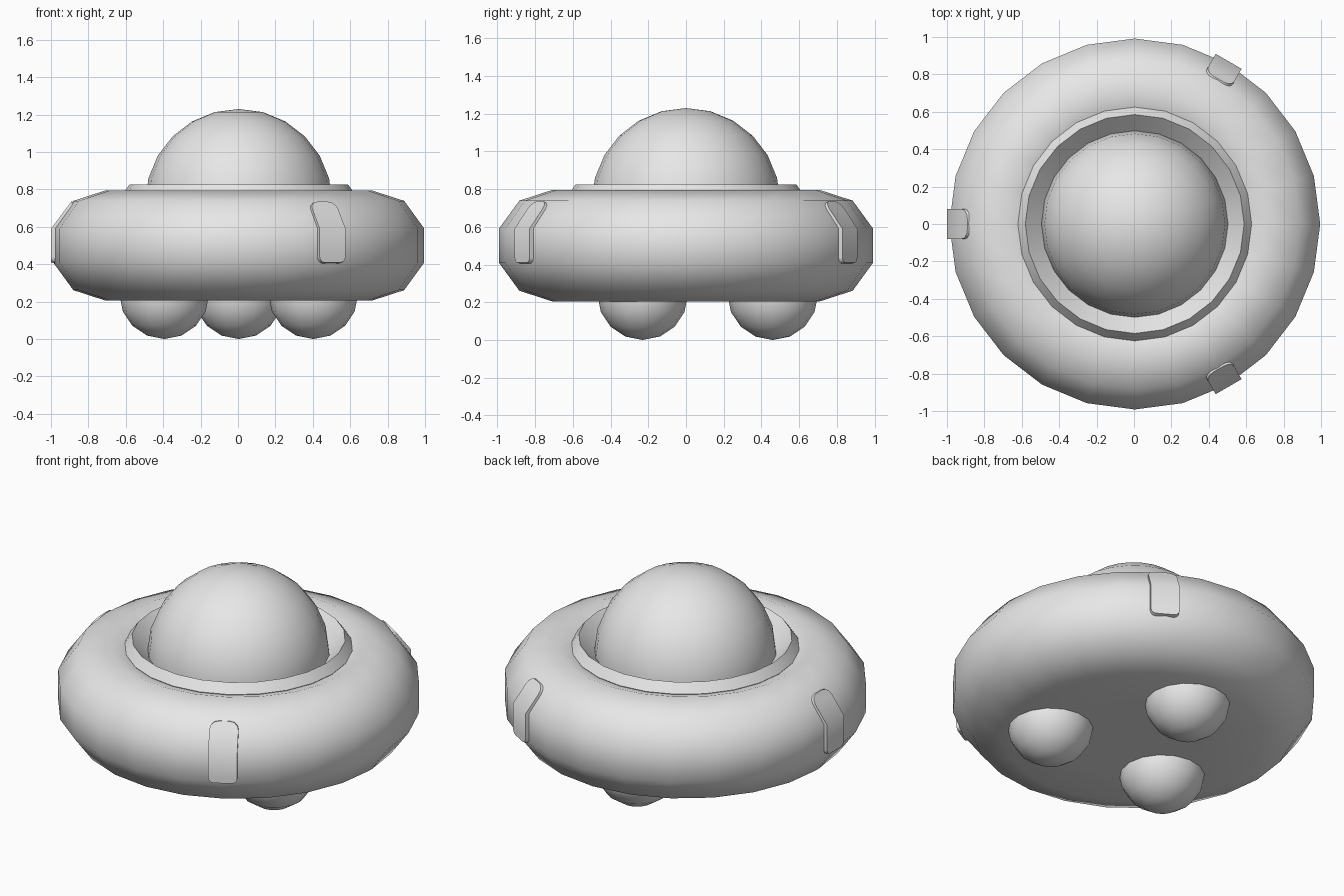
import bpy, bmesh, math
from mathutils import Matrix, Vector

cube = bpy.data.objects.get("Cube")
if cube:
    bpy.data.objects.remove(cube, do_unlink=True)

SHIFT = Vector((0.004, 0, 0))
SIDES = 24

grey = bpy.data.materials.new("light_grey")
grey.use_nodes = True
grey.diffuse_color = (0.8, 0.8, 0.8, 1)
grey.node_tree.nodes["Principled BSDF"].inputs["Base Color"].default_value = (0.8, 0.8, 0.8, 1)


def finish(name, bm, angle):
    """Turn a bmesh into a shaded object with the shared material."""
    bmesh.ops.remove_doubles(bm, verts=bm.verts, dist=0.0005)
    bmesh.ops.recalc_face_normals(bm, faces=bm.faces)
    bmesh.ops.translate(bm, verts=bm.verts, vec=SHIFT)
    mesh = bpy.data.meshes.new(name)
    bm.to_mesh(mesh)
    bm.free()
    mesh.materials.append(grey)
    obj = bpy.data.objects.new(name, mesh)
    bpy.context.collection.objects.link(obj)
    bpy.ops.object.select_all(action='DESELECT')
    obj.select_set(True)
    bpy.context.view_layer.objects.active = obj
    bpy.ops.object.shade_smooth_by_angle(angle=math.radians(angle))
    return obj


def lathe(name, profile, angle):
    """Spin a profile of (radius, height) points around the z axis."""
    bm = bmesh.new()
    verts = [bm.verts.new((r, 0, z)) for r, z in profile]
    edges = [bm.edges.new(pair) for pair in zip(verts, verts[1:])]
    bmesh.ops.spin(bm, geom=verts + edges, cent=(0, 0, 0), axis=(0, 0, 1),
                   angle=math.tau, steps=SIDES)
    return finish(name, bm, angle)


def ball(name, centre, radius, segments, rings):
    bm = bmesh.new()
    bmesh.ops.create_uvsphere(bm, u_segments=segments, v_segments=rings, radius=radius,
                              matrix=Matrix.Translation(centre))
    return finish(name, bm, 40)


# Saucer body: ten-sided tube section with a flat, closed underside
MID, TUBE, HEIGHT = 0.711, 0.295, 0.5
section = [(MID + TUBE * math.cos(math.radians(a)), HEIGHT + TUBE * math.sin(math.radians(a)))
           for a in range(-90, 199, 36)]
floor = section[0][1]
lathe("saucer_body", [(0, floor), (0.4, floor)] + section + [(0, section[-1][1])], 45)

# Collar around the dome
lathe("dome_collar", [(0.49, 0.73), (0.515, 0.755), (0.585, 0.825), (0.625, 0.77),
                      (0.6, 0.72), (0.49, 0.73)], 30)

# Dome
ball("dome", (0, 0, 0.73), 0.5, SIDES, 12)

# Three round feet
for i in range(3):
    a = math.radians(90 + 120 * i)
    ball(f"foot_{i + 1}", (0.46 * math.cos(a), 0.46 * math.sin(a), 0.24), 0.24, 16, 8)


# Three rounded lamp plates bent over the rim
def lamp(name, azimuth):
    path = [Vector((1.004, 0, 0.41)), Vector((1.004, 0, 0.59)), Vector((0.895, 0, 0.735))]
    lower = (path[1] - path[0]).length
    total = lower + (path[2] - path[1]).length
    half, low_r, high_r = 0.08, 0.03, 0.05

    def point(s):
        if s <= lower:
            return path[0].lerp(path[1], s / lower)
        return path[1].lerp(path[2], (s - lower) / (total - lower))

    def width(s):
        for gap, r in ((s, low_r), (total - s, high_r)):
            if gap < r:
                return half - r + math.sqrt(max(0, r * r - (r - gap) ** 2))
        return half

    bend = [1 - math.cos(math.radians(a)) for a in (0, 30, 60, 90)]
    stations = [low_r * b for b in bend] + [lower] + [total - high_r * b for b in reversed(bend)]
    bm = bmesh.new()
    rows = []
    for s in stations:
        p, w = point(s), width(s)
        rows.append([bm.verts.new(p + Vector((0, y, 0))) for y in (-w, w)])
    for a, b in zip(rows, rows[1:]):
        bm.faces.new((a[0], a[1], b[1], b[0]))
    # Give the plate depth into the hull
    extruded = bmesh.ops.extrude_face_region(bm, geom=bm.faces[:], use_keep_orig=True)
    back = [v for v in extruded["geom"] if isinstance(v, bmesh.types.BMVert)]
    bmesh.ops.translate(bm, verts=back, vec=(-0.04, 0, -0.01))
    bmesh.ops.rotate(bm, verts=bm.verts, cent=(0, 0, 0),
                     matrix=Matrix.Rotation(math.radians(azimuth), 3, 'Z'))
    return finish(name, bm, 60)


for i, azimuth in enumerate((180, 60, -60)):
    lamp(f"rim_lamp_{i + 1}", azimuth)
